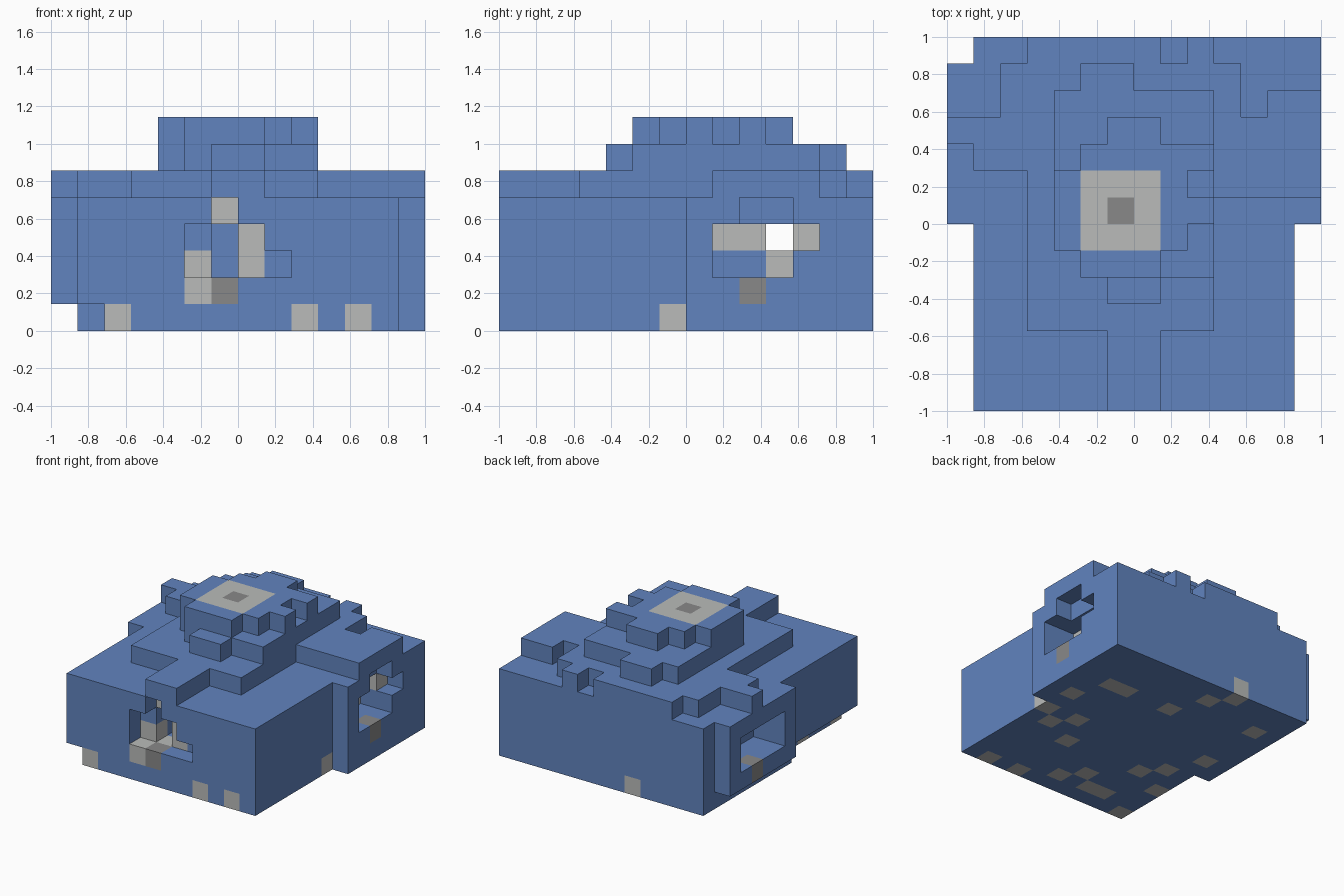
import bpy, bmesh
from mathutils import Vector

old = bpy.data.objects.get("Cube")
if old:
    bpy.data.objects.remove(old, do_unlink=True)

U = 1 / 7          # edge of one block
BLUE, GREY, DARK = 0, 1, 2
blocks = {}


def cells(x, y, z):
    return [(i, j, k) for i in range(*x) for j in range(*y) for k in range(*z)]


def fill(x, y, z, mat=BLUE):
    for c in cells(x, y, z):
        blocks[c] = mat


def carve(x, y, z):
    for c in cells(x, y, z):
        blocks.pop(c, None)


def tint(mat, *spots):
    for c in spots:
        blocks[c] = mat


def make_material(name, rgb):
    m = bpy.data.materials.new(name)
    m.use_nodes = True
    m.diffuse_color = (*rgb, 1)
    bsdf = m.node_tree.nodes["Principled BSDF"]
    bsdf.inputs["Base Color"].default_value = (*rgb, 1)
    bsdf.inputs["Roughness"].default_value = 0.9
    return m


# Main body and side wings
fill((-6, 6), (-7, 7), (0, 5))
fill((6, 7), (0, 7), (0, 5))
fill((-7, -6), (0, 6), (1, 5))
carve((-6, -5), (-7, -1), (0, 1))

# First roof tier
for x, y in [((-1, 1), (-7, -4)), ((-4, 3), (-4, 7)), ((3, 7), (1, 5)),
             ((3, 4), (5, 6)), ((-6, -4), (2, 4)), ((-7, -6), (3, 4)),
             ((-5, -4), (4, 6))]:
    fill(x, y, (5, 6))
carve((1, 2), (6, 7), (5, 6))
carve((4, 5), (4, 5), (5, 6))

# Second roof tier
for x, y in [((-3, 3), (-1, 5)), ((-2, 3), (-2, -1)),
             ((-1, 1), (-3, -2)), ((-2, 0), (5, 6))]:
    fill(x, y, (6, 7))

# Top tier with grey cap
for x, y in [((-3, 3), (0, 2)), ((-3, 2), (-1, 0)), ((-2, 1), (-2, -1)),
             ((-2, 3), (2, 3)), ((-1, 1), (3, 4))]:
    fill(x, y, (7, 8))
carve((2, 3), (1, 2), (7, 8))
fill((-2, 1), (-1, 2), (7, 8), GREY)
tint(DARK, (-1, 0, 7))

# Front opening
carve((-2, 2), (-7, -6), (2, 3))
carve((-2, 1), (-7, -6), (3, 4))
carve((-1, 0), (-7, -6), (4, 5))
carve((-1, 0), (-6, -4), (2, 4))
tint(GREY, (-2, -7, 1), (-1, -6, 1), (-1, -6, 4),
     (0, -6, 2), (0, -6, 3), (-2, -6, 2))
tint(DARK, (-1, -7, 1))

# Side openings and the narrow tunnel joining them
carve((5, 7), (1, 4), (2, 4))
carve((6, 7), (4, 5), (3, 4))
carve((6, 7), (2, 4), (4, 5))
carve((-7, -5), (1, 5), (2, 4))
carve((-7, 7), (3, 4), (3, 4))
tint(GREY, (4, 1, 3), (4, 2, 3), (4, 3, 2), (5, 4, 3))
tint(DARK, (6, 2, 1), (-7, 3, 1))

# Grey stones scattered through the base
tint(GREY, *[(x, y, 0) for x, y in [
    (5, 1), (4, 3), (3, 3), (4, -2), (3, -1), (2, -3), (-1, 5), (0, 3),
    (-5, 4), (-5, 0), (-4, -2), (-3, -3), (-1, -5), (0, -6), (-2, -6),
    (-3, -6), (2, -7), (4, -7), (-5, -4), (-5, -7), (5, -1), (-2, 6)]])

# Outer skin of the blocks, coloured by block
bm = bmesh.new()
verts = {}


def vert(p):
    key = tuple(p)
    if key not in verts:
        verts[key] = bm.verts.new(Vector(key) * U)
    return verts[key]


for c, mat in blocks.items():
    for axis in range(3):
        a, b = (axis + 1) % 3, (axis + 2) % 3
        for side in (0, 1):
            near = list(c)
            near[axis] += 2 * side - 1
            if tuple(near) in blocks:
                continue
            corners = []
            for da, db in ((0, 0), (1, 0), (1, 1), (0, 1)):
                p = list(c)
                p[axis] += side
                p[a] += da
                p[b] += db
                corners.append(vert(p))
            if not side:
                corners.reverse()
            bm.faces.new(corners).material_index = mat

bmesh.ops.dissolve_limit(bm, angle_limit=0.01, verts=bm.verts[:],
                         edges=bm.edges[:], delimit={'MATERIAL'})
mesh = bpy.data.meshes.new("block_building")
bm.to_mesh(mesh)
bm.free()
for name, rgb in [("blue", (0.12, 0.23, 0.52)), ("light grey", (0.49, 0.5, 0.49)),
                  ("dark grey", (0.25, 0.25, 0.25))]:
    mesh.materials.append(make_material(name, rgb))
bpy.context.collection.objects.link(bpy.data.objects.new("block_building", mesh))
